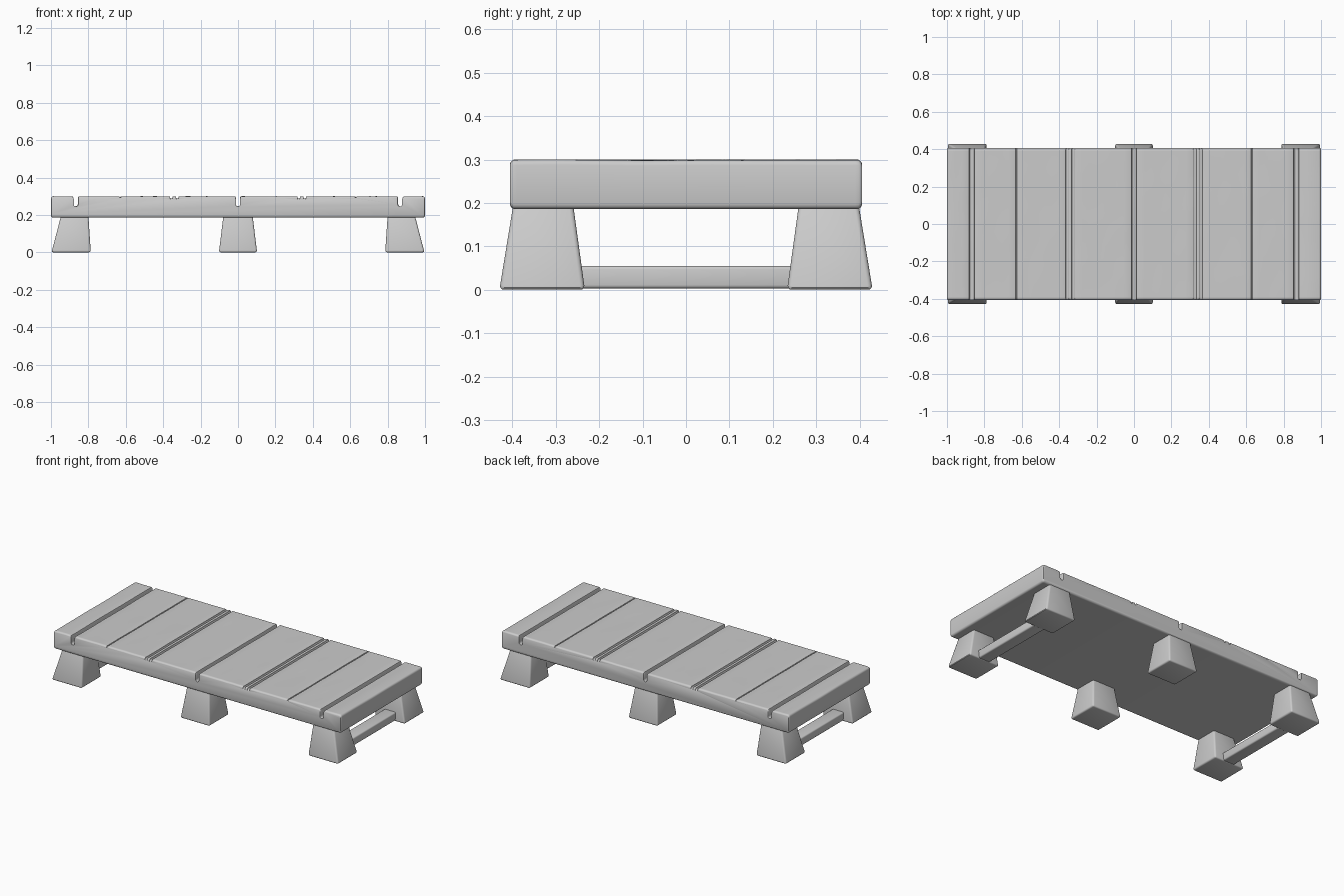
import bpy, bmesh, math
from mathutils import Vector, noise

if "Cube" in bpy.data.objects:
    bpy.data.objects.remove(bpy.data.objects["Cube"])


def finish(name, bm):
    bmesh.ops.recalc_face_normals(bm, faces=bm.faces[:])
    mesh = bpy.data.meshes.new(name)
    bm.to_mesh(mesh)
    bm.free()
    obj = bpy.data.objects.new(name, mesh)
    bpy.context.collection.objects.link(obj)
    bpy.context.view_layer.objects.active = obj
    obj.select_set(True)
    bpy.ops.object.shade_smooth_by_angle(angle=math.radians(35))
    obj.select_set(False)
    return obj


def tapered_block(name, bottom, top, z0, z1, bevel):
    # bottom and top are (x0, x1, y0, y1) rectangles
    bm = bmesh.new()
    bmesh.ops.create_cube(bm, size=2)
    for v in bm.verts:
        r, z = (top, z1) if v.co.z > 0 else (bottom, z0)
        v.co = (r[1] if v.co.x > 0 else r[0], r[3] if v.co.y > 0 else r[2], z)
    bmesh.ops.bevel(bm, geom=bm.edges[:], offset=bevel, segments=3,
                    profile=0.5, affect='EDGES')
    return finish(name, bm)


def groove(x, half, depth):
    # rounded lips, straight walls, round bottom
    lip = min(half * 0.7, depth * 0.3)
    pts = [(x - half - lip, 0), (x - half - lip * 0.3, -lip * 0.3), (x - half, -lip)]
    for i in range(7):
        a = math.pi * i / 6
        pts.append((x - half * math.cos(a),
                    -max(lip * 1.05, depth - half) - min(half, depth * 0.6) * math.sin(a)))
    return pts + [(2 * x - px, pz) for px, pz in pts[2::-1]]


# Deck profile: plank tops separated by deep seams, double grooves and fine seams
TOP, LOW, HALF_Y, R = 0.299, 0.186, 0.405, 0.012
seams = [(0, 0.011, 0.054)]
for s in (-1, 1):
    seams += [(s * 0.868, 0.012, 0.054), (s * 0.357, 0.007, 0.012),
              (s * 0.325, 0.007, 0.012), (s * 0.63, 0.003, 0.005)]
surface = [(-1 + R, 0)]
for seam in sorted(seams):
    pts = groove(*seam)
    start = surface[-1][0]
    n = int((pts[0][0] - start) / 0.04)
    surface += [(start + (pts[0][0] - start) * i / (n + 1), 0) for i in range(1, n + 1)]
    surface += pts
surface.append((1 - R, 0))


def arc(cx, cz, a0):
    return [(cx + R * math.cos(math.radians(a0 - 30 * i)),
             cz + R * math.sin(math.radians(a0 - 30 * i))) for i in range(4)]


profile = arc(-1 + R, TOP - R, 180)[:-1]
profile += [(x, TOP + z) for x, z in surface]
profile += arc(1 - R, TOP - R, 90)[1:] + arc(1 - R, LOW + R, 0) + arc(-1 + R, LOW + R, 270)

# Sweep the profile front to back, shrinking it at both ends for rounded edges
ends = [(HALF_Y, 0.008), (HALF_Y - 0.002, 0.004), (HALF_Y - 0.008, 0)]
stations = [(-y, d) for y, d in ends]
stations += [(-0.39 + 0.78 * i / 26, 0) for i in range(27)]
stations += ends[::-1]
mid = (TOP + LOW) / 2
bm = bmesh.new()
rings = []
for y, d in stations:
    ring = []
    for x, z in profile:
        # soft wood grain on the upper surface only
        wob = 0.0016 * noise.noise(Vector((x * 22, y * 5, 3))) if z > 0.23 else 0
        ring.append(bm.verts.new((x * (1 - d * 0.3), y,
                                  mid + (z - mid) * (1 - d / (TOP - mid)) + wob)))
    rings.append(ring)
count = len(profile)
for a, b in zip(rings, rings[1:]):
    for i in range(count):
        j = (i + 1) % count
        bm.faces.new((a[i], a[j], b[j], b[i]))
bm.faces.new(rings[0])
bm.faces.new(rings[-1][::-1])
finish("plank_deck", bm)

# Six flared legs: front and back, at left, middle and right
for side, name in ((-1, "left"), (0, "middle"), (1, "right")):
    cb, ct = side * 0.892, side * 0.873
    hb, ht = (0.105, 0.073) if side else (0.102, 0.078)
    for s, depth in ((-1, "front"), (1, "back")):
        yb = sorted((s * 0.233, s * 0.43))
        yt = sorted((s * 0.26, s * 0.398))
        tapered_block(f"{depth}_{name}_leg", (cb - hb, cb + hb, *yb),
                      (ct - ht, ct + ht, *yt), 0, 0.196, 0.01)

# Low stretchers joining the end legs
for s, name in ((-1, "left"), (1, "right")):
    r = (s * 0.89 - 0.04, s * 0.89 + 0.04, -0.3, 0.3)
    tapered_block(f"{name}_stretcher", r, r, 0.003, 0.055, 0.008)
